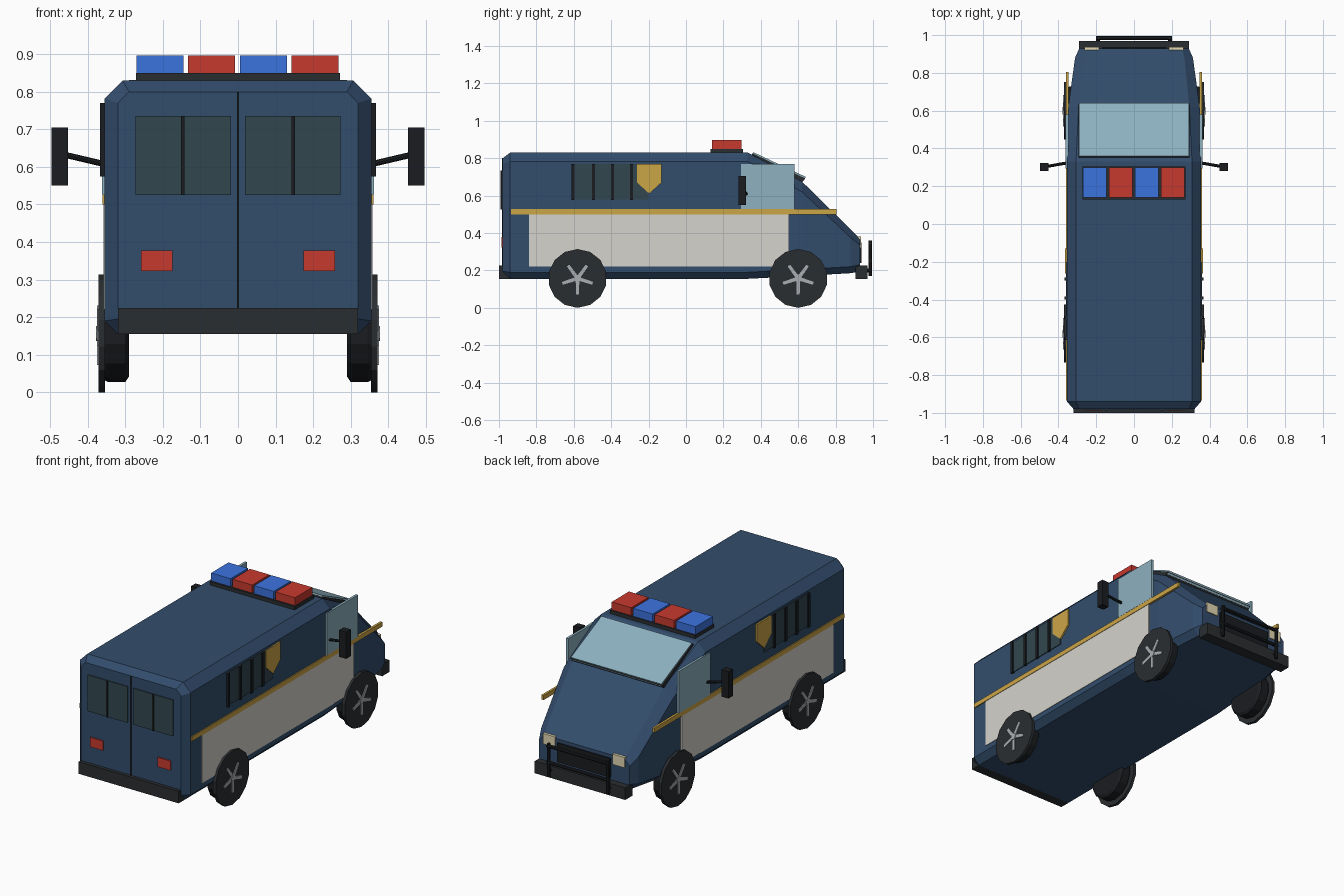
import bpy, bmesh, math
from mathutils import Vector

if "Cube" in bpy.data.objects:
    bpy.data.objects.remove(bpy.data.objects["Cube"])

def material(name, rgb):
    m = bpy.data.materials.new(name)
    m.diffuse_color = [(c / 255) ** 2.2 for c in rgb] + [1]
    m.use_nodes = True
    m.node_tree.nodes["Principled BSDF"].inputs["Base Color"].default_value = m.diffuse_color
    return m

NAVY = material("navy", (54, 78, 108))
DARK = material("dark", (46, 49, 52))
BLACK = material("black", (32, 34, 37))
WHITE = material("white", (212, 210, 203))
GOLD = material("gold", (202, 164, 72))
GLASS = material("glass", (140, 175, 190))
TINT = material("tinted_glass", (53, 72, 80))
RED = material("red", (198, 60, 50))
BLUE = material("blue", (62, 115, 222))
CREAM = material("cream", (226, 214, 176))
STEEL = material("steel", (170, 173, 176))

def finish(name, bm, mat):
    bmesh.ops.recalc_face_normals(bm, faces=bm.faces)
    me = bpy.data.meshes.new(name)
    bm.to_mesh(me)
    bm.free()
    ob = bpy.data.objects.new(name, me)
    me.materials.append(mat)
    bpy.context.collection.objects.link(ob)
    return ob

def loft(name, rings, mat):
    bm = bmesh.new()
    vs = [[bm.verts.new(p) for p in r] for r in rings]
    n = len(vs[0])
    for a, b in zip(vs, vs[1:]):
        for i in range(n):
            j = (i + 1) % n
            bm.faces.new((a[i], a[j], b[j], b[i]))
    bm.faces.new(vs[0])
    bm.faces.new(vs[-1])
    return finish(name, bm, mat)

def box(name, x, y, z, mat):
    rect = [(x[0], y[0]), (x[1], y[0]), (x[1], y[1]), (x[0], y[1])]
    return loft(name, [[(a, b, h) for a, b in rect] for h in z], mat)

def prism_x(name, x, yz, mat):
    return loft(name, [[(a, y, z) for y, z in yz] for a in x], mat)

def tube(name, a, b, r, mat, sides=8):
    a, b = Vector(a), Vector(b)
    q = (b - a).to_track_quat('Z', 'Y')
    ring = [q @ Vector((r * math.cos(t), r * math.sin(t), 0))
            for t in (2 * math.pi * i / sides for i in range(sides))]
    return loft(name, [[p + v for v in ring] for p in (a, b)], mat)

def wheel_part(name, x, cy, steps, mat):
    n = 14
    rings = [[(px, cy + r * math.sin(2 * math.pi * i / n), 0.157 - r * math.cos(2 * math.pi * i / n))
              for i in range(n)] for px, r in steps]
    return loft(name, rings, mat)

# Body: chamfered sections from rear doors to nose (y, half width, bottom, top, top chamfer)
sections = [(-0.98, 0.32, 0.16, 0.80, 0.03), (-0.94, 0.355, 0.155, 0.83, 0.048),
            (0.33, 0.355, 0.155, 0.83, 0.048), (0.62, 0.348, 0.17, 0.675, 0.055),
            (0.88, 0.312, 0.185, 0.42, 0.045), (0.93, 0.29, 0.195, 0.37, 0.035)]
rings = []
for y, w, b, t, c in sections:
    half = [(w - 0.035, b), (w, b + 0.035), (w, t - c), (w - c, t)]
    rings.append([(x, y, z) for x, z in half] + [(-x, y, z) for x, z in reversed(half)])
loft("van_body", rings, NAVY)

# Windscreen slab
prism_x("windscreen_frame", (-0.295, 0.295), [(0.35, 0.815), (0.355, 0.826), (0.637, 0.692), (0.62, 0.67)], DARK)
prism_x("windscreen", (-0.29, 0.29), [(0.355, 0.82), (0.36, 0.832), (0.64, 0.70), (0.63, 0.68)], GLASS)

# Bumpers, grille
box("rear_bumper", (-0.32, 0.32), (-1.0, -0.94), (0.155, 0.225), DARK)
box("front_bumper", (-0.29, 0.29), (0.905, 0.97), (0.155, 0.225), DARK)
box("grille", (-0.17, 0.17), (0.91, 0.938), (0.24, 0.35), BLACK)

# Bull bar
for z in (0.25, 0.345):
    tube("bull_bar_rail", (-0.2, 0.985, z), (0.2, 0.985, z), 0.01, BLACK)

# Rear doors
box("door_seam", (-0.003, 0.003), (-0.984, -0.97), (0.225, 0.80), BLACK)

# Light bar
box("light_bar_base", (-0.272, 0.272), (0.13, 0.305), (0.825, 0.85), DARK)
for i in range(4):
    x = -0.27 + 0.1375 * i
    box("light_bar_lamp", (x, x + 0.125), (0.14, 0.298), (0.85, 0.896), (BLUE, RED)[i % 2])

for s in (-1, 1):
    def sx(a, b):
        return (s * a, s * b)
    # Side panels and stripe
    box("side_panel", sx(0.34, 0.358), (-0.84, 0.55), (0.22, 0.50), WHITE)
    box("gold_stripe", sx(0.348, 0.361), (-0.935, 0.805), (0.50, 0.527), GOLD)
    # Side windows with bars
    box("cab_window", sx(0.348, 0.362), (0.295, 0.58), (0.527, 0.77), GLASS)
    box("side_window", sx(0.34, 0.360), (-0.61, -0.20), (0.58, 0.77), TINT)
    for y in (-0.605, -0.495, -0.393, -0.292):
        box("window_bar", sx(0.35, 0.368), (y - 0.008, y + 0.008), (0.575, 0.77), BLACK)
    # Badge
    prism_x("shield_badge", sx(0.35, 0.364),
            [(-0.262, 0.77), (-0.13, 0.77), (-0.13, 0.67), (-0.196, 0.61), (-0.262, 0.67)], GOLD)
    # Mirror
    tube("mirror_arm", (s * 0.345, 0.325, 0.605), (s * 0.46, 0.305, 0.632), 0.008, BLACK)
    box("mirror", sx(0.452, 0.497), (0.28, 0.322), (0.55, 0.705), BLACK)
    # Rear window, its bar and tail light
    box("rear_window", sx(0.018, 0.273), (-0.986, -0.97), (0.525, 0.735), TINT)
    box("rear_window_bar", sx(0.142, 0.152), (-0.991, -0.97), (0.525, 0.735), BLACK)
    box("tail_light", sx(0.175, 0.258), (-0.987, -0.97), (0.323, 0.378), RED)
    # Headlight and bull bar post
    box("headlight", sx(0.185, 0.262), (0.90, 0.936), (0.32, 0.38), CREAM)
    tube("bull_bar_post", (s * 0.19, 0.985, 0.17), (s * 0.19, 0.985, 0.36), 0.01, BLACK)
    tube("bull_bar_mount", (s * 0.19, 0.95, 0.2), (s * 0.19, 0.985, 0.2), 0.01, BLACK)
    # Wheels
    for cy in (-0.58, 0.60):
        wheel_part("tyre", s, cy, [(s * 0.29, 0.115), (s * 0.30, 0.13),
                                   (s * 0.345, 0.13), (s * 0.356, 0.125)], BLACK)
        wheel_part("wheel_disc", s, cy, [(s * 0.354, 0.157), (s * 0.371, 0.157)], DARK)
        for k in range(5):
            a = math.pi / 2 + 2 * math.pi * k / 5 + math.pi
            d, n = Vector((math.cos(a), math.sin(a))), Vector((-math.sin(a), math.cos(a)))
            c = Vector((cy, 0.157))
            quad = [c + n * 0.01, c + d * 0.085 + n * 0.008, c + d * 0.085 - n * 0.008, c - n * 0.01]
            prism_x("wheel_spoke", sx(0.365, 0.375), quad, STEEL)
        tube("wheel_hub", (s * 0.36, cy, 0.157), (s * 0.378, cy, 0.157), 0.02, STEEL)
